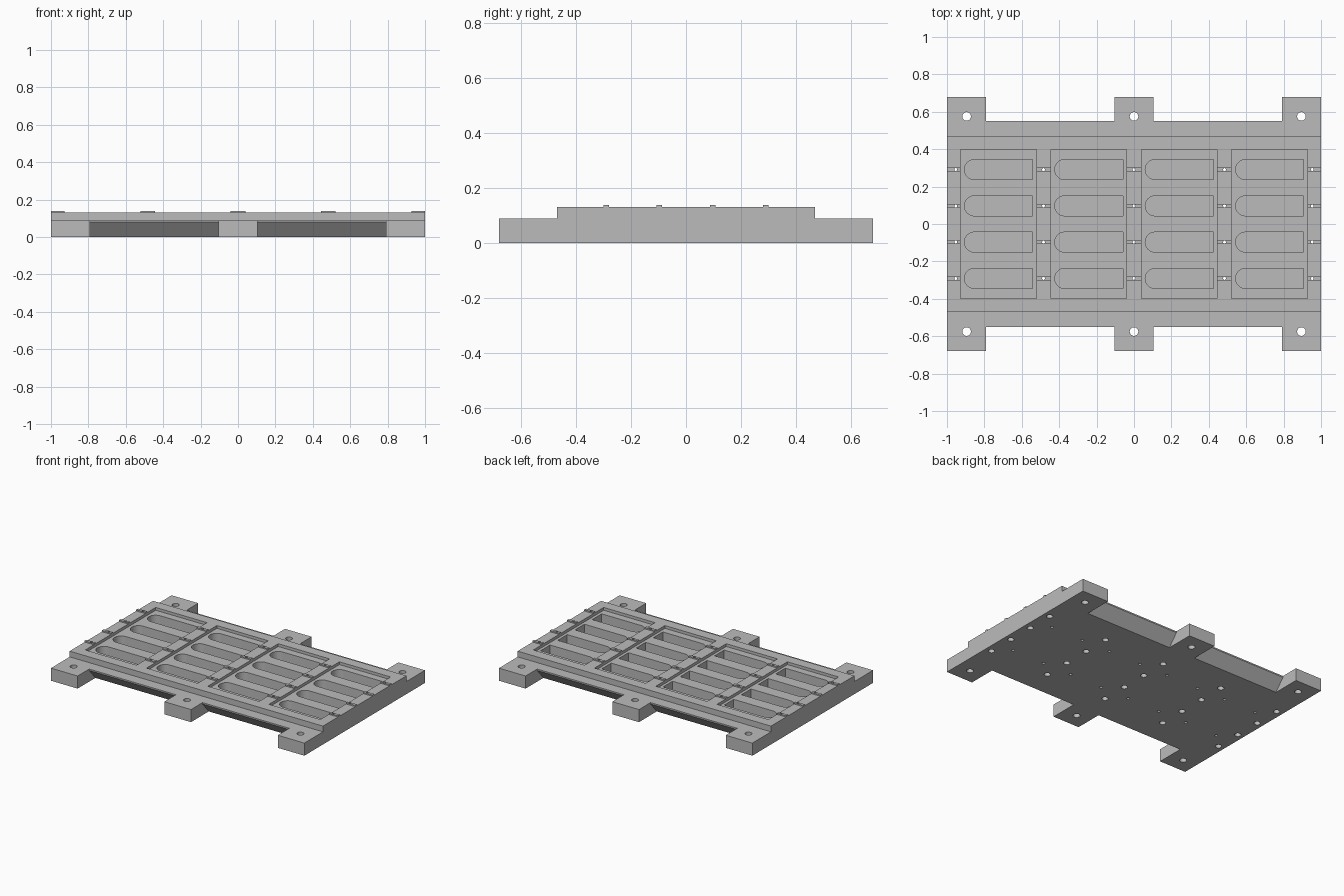
import bpy, bmesh, math

cube = bpy.data.objects.get("Cube")
if cube:
    bpy.data.objects.remove(cube, do_unlink=True)

grey = bpy.data.materials.new("plain_grey")
grey.use_nodes = True
grey.diffuse_color = (0.5, 0.5, 0.5, 1)
grey.node_tree.nodes["Principled BSDF"].inputs["Base Color"].default_value = (0.5, 0.5, 0.5, 1)

TOP, STEP = 0.131, 0.09
ROWS = [-0.291, -0.097, 0.097, 0.291]
BAYS = [-0.725, -0.242, 0.242, 0.725]


def prism(bm, points, offset):
    """Extrude a closed loop of 3D points along an offset."""
    face = bm.faces.new([bm.verts.new(p) for p in points])
    ext = bmesh.ops.extrude_face_region(bm, geom=[face])
    verts = [v for v in ext["geom"] if isinstance(v, bmesh.types.BMVert)]
    bmesh.ops.translate(bm, verts=verts, vec=offset)


def box(bm, x, y, z):
    prism(bm, [(x[0], y[0], z[0]), (x[1], y[0], z[0]),
               (x[1], y[1], z[0]), (x[0], y[1], z[0])], (0, 0, z[1] - z[0]))


def drill(bm, x, y, radius, z0, z1, sides=32):
    ring = [math.tau * i / sides for i in range(sides)]
    prism(bm, [(x + radius * math.cos(a), y + radius * math.sin(a), z0) for a in ring],
          (0, 0, z1 - z0))


def finish(bm, name):
    bmesh.ops.recalc_face_normals(bm, faces=bm.faces)
    mesh = bpy.data.meshes.new(name)
    bm.to_mesh(mesh)
    bm.free()
    mesh.materials.append(grey)
    obj = bpy.data.objects.new(name, mesh)
    bpy.context.collection.objects.link(obj)
    return obj


def cut(target, bm, name):
    cutter = finish(bm, name)
    cutter.hide_render = True
    mod = target.modifiers.new(name, "BOOLEAN")
    mod.operation = "DIFFERENCE"
    mod.solver = "EXACT"
    mod.object = cutter
    bpy.context.view_layer.objects.active = target
    bpy.ops.object.modifier_apply(modifier=name)
    bpy.data.objects.remove(cutter, do_unlink=True)


# Stepped plate with four thin ribs along its top
profile = [(-0.68, 0), (-0.68, STEP), (-0.47, STEP), (-0.47, TOP)]
for y in ROWS:
    profile += [(y - 0.01, TOP), (y - 0.01, 0.14), (y + 0.01, 0.14), (y + 0.01, TOP)]
profile += [(0.47, TOP), (0.47, STEP), (0.68, STEP), (0.68, 0)]
bm = bmesh.new()
prism(bm, [(-1, y, z) for y, z in profile], (2, 0, 0))
plate = finish(bm, "mould_plate")

# Undercut notches that leave three tabs on each long side
bm = bmesh.new()
notch = [(0.471, -0.01), (0.55, 0.08), (0.55, 0.2), (0.8, 0.2), (0.8, -0.01)]
for side in (-1, 1):
    for x in (-0.79, 0.105):
        prism(bm, [(x, side * y, z) for y, z in notch], (0.685, 0, 0))
cut(plate, bm, "notches")

# Shallow rectangular bays
bm = bmesh.new()
for x in BAYS:
    box(bm, (x - 0.2025, x + 0.2025), (-0.397, 0.397), (TOP - 0.02, 0.2))
cut(plate, bm, "bays")

# Deep pockets with one rounded end
bm = bmesh.new()
r = 0.0535
for x in BAYS:
    for y in ROWS:
        arc = [math.pi * (0.5 + i / 16) for i in range(17)]
        outline = [(x - 0.182 + r + r * math.cos(a), y + r * math.sin(a), 0.035) for a in arc]
        outline += [(x + 0.182, y - r, 0.035), (x + 0.182, y + r, 0.035)]
        prism(bm, outline, (0, 0, 0.165))
cut(plate, bm, "pockets")

# Bolt holes in the tabs and fine holes through the ribs
bm = bmesh.new()
for x in (-0.895, 0, 0.895):
    for y in (-0.575, 0.575):
        drill(bm, x, y, 0.023, -0.05, 0.2)
for x in (-0.953, -0.484, 0, 0.484, 0.953):
    for y in ROWS:
        drill(bm, x, y, 0.008, -0.05, 0.2, 16)
cut(plate, bm, "through_holes")

# Wider bores and small blind holes on the underside
bm = bmesh.new()
for x in (-0.953, -0.484, 0, 0.484, 0.953):
    for y in ROWS:
        drill(bm, x, y, 0.021, -0.05, 0.08, 24)
for x in BAYS:
    for dx in (-0.128, 0.128):
        for y in (-0.194, 0.194):
            drill(bm, x + dx, y, 0.01, -0.05, 0.05, 16)
cut(plate, bm, "underside_bores")

# Smooth round walls, keep edges sharp
bpy.ops.object.select_all(action="DESELECT")
plate.select_set(True)
bpy.context.view_layer.objects.active = plate
bpy.ops.object.shade_smooth_by_angle(angle=math.radians(30))
